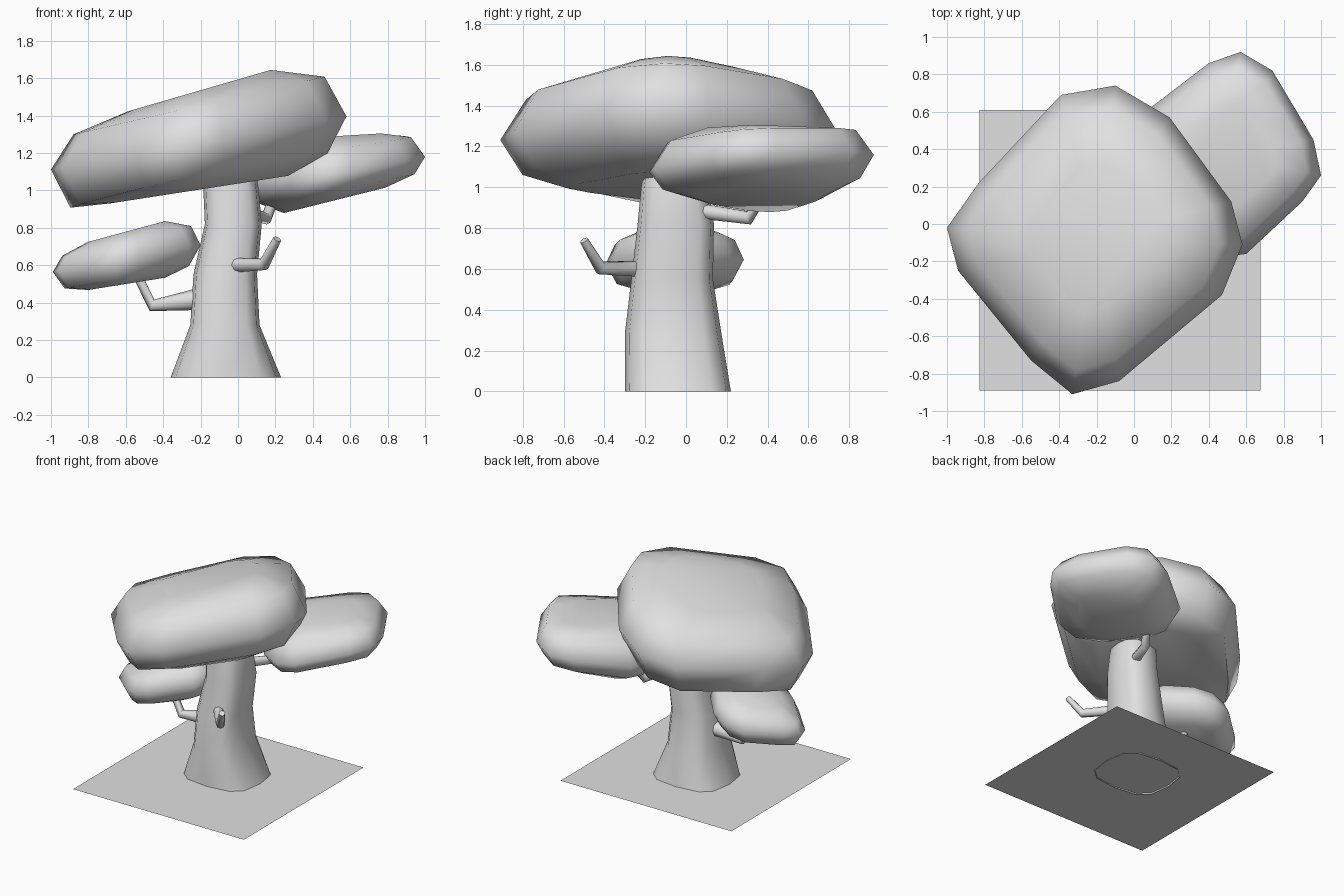
import bpy
import bmesh
import math
from mathutils import Vector

default_cube = bpy.data.objects.get("Cube")
if default_cube:
    bpy.data.objects.remove(default_cube, do_unlink=True)

# One plain grey for the whole model
grey = bpy.data.materials.new("plain grey")
grey.use_nodes = True
grey.diffuse_color = (0.75, 0.75, 0.75, 1)
grey.node_tree.nodes["Principled BSDF"].inputs["Base Color"].default_value = (0.75, 0.75, 0.75, 1)


def loft(name, rings, cap_start=True, sharp_angle=70):
    """Skin a stack of equally sized point rings into a smooth object."""
    bm = bmesh.new()
    loops = [[bm.verts.new(point) for point in ring] for ring in rings]
    count = len(loops[0])
    for lower, upper in zip(loops, loops[1:]):
        for i in range(count):
            j = (i + 1) % count
            bm.faces.new((lower[i], lower[j], upper[j], upper[i]))
    if cap_start:
        bm.faces.new(loops[0][::-1])
    bm.faces.new(loops[-1])
    mesh = bpy.data.meshes.new(name)
    bm.to_mesh(mesh)
    bm.free()
    mesh.materials.append(grey)
    obj = bpy.data.objects.new(name, mesh)
    bpy.context.collection.objects.link(obj)
    bpy.ops.object.select_all(action="DESELECT")
    obj.select_set(True)
    bpy.context.view_layer.objects.active = obj
    bpy.ops.object.shade_smooth_by_angle(angle=math.radians(sharp_angle))


def foliage(name, outline, centre, profile):
    """Soft slab; each profile step is scale, lift, slope along x, slope along y."""
    cx, cy, cz = centre
    rings = []
    for scale, lift, slope_x, slope_y in profile:
        ring = []
        for x, y in outline:
            dx, dy = (x - cx) * scale, (y - cy) * scale
            ring.append((cx + dx, cy + dy, cz + lift + slope_x * dx + slope_y * dy))
        rings.append(ring)
    loft(name, rings)


def branch(name, path, radii, sides=8):
    """Bent tapering tube through the path points."""
    points = [Vector(p) for p in path]
    rings = []
    for i, point in enumerate(points):
        before, after = points[max(i - 1, 0)], points[min(i + 1, len(points) - 1)]
        turn = (after - before).to_track_quat("Z", "Y")
        rings.append([
            point + turn @ Vector((radii[i] * math.cos(a), radii[i] * math.sin(a), 0))
            for a in (math.tau * k / sides for k in range(sides))])
    loft(name, rings)


def squared(value, power=0.65):
    """Push a sine or cosine outwards for a rounded square section."""
    return math.copysign(abs(value) ** power, value)


# Ground sheet
bpy.ops.mesh.primitive_plane_add(size=1.5, location=(-0.075, -0.14, 0.01))
ground = bpy.context.object
ground.name = "ground_sheet"
ground.data.materials.append(grey)

# Trunk: flared foot, narrow waist, slight lean; each ring is z, centre, radii
trunk_rings = []
for z, cx, cy, rx, ry in [
    (0.0, -0.065, -0.04, 0.295, 0.26),
    (0.28, -0.07, -0.063, 0.185, 0.237),
    (0.55, -0.068, -0.068, 0.17, 0.2),
    (0.82, -0.025, -0.05, 0.152, 0.187),
    (1.0, -0.037, -0.055, 0.148, 0.165),
    (1.2, -0.05, -0.06, 0.13, 0.13),
]:
    trunk_rings.append([
        (cx + rx * squared(math.cos(a)), cy + ry * squared(math.sin(a)), z)
        for a in (math.tau * k / 12 for k in range(12))])
loft("trunk", trunk_rings, cap_start=False)

# Branches
branch("front_branch", [(-0.03, -0.2, 0.6), (0.14, -0.42, 0.605), (0.21, -0.5, 0.74)],
       (0.04, 0.033, 0.022))
branch("right_branch", [(-0.2, -0.05, 0.42), (-0.46, -0.05, 0.385), (-0.54, -0.05, 0.55)],
       (0.06, 0.033, 0.025))
branch("back_branch", [(0.04, 0.06, 0.885), (0.15, 0.31, 0.85), (0.2, 0.38, 0.97)],
       (0.038, 0.033, 0.025))

# Large crown
crown_outline = [
    (-1, -0.02), (-0.94, -0.25), (-0.55, -0.73), (-0.33, -0.91),
    (-0.08, -0.84), (0.47, -0.38), (0.58, -0.11), (0.52, 0.12),
    (0.19, 0.57), (-0.1, 0.74), (-0.39, 0.69), (-0.83, 0.22)]
foliage("main_crown", crown_outline, (-0.2, -0.07, 1.255), [
    (0.6, -0.25, 0.155, 0), (0.87, -0.2, 0.21, -0.04), (1, 0, 0.18, 0),
    (0.85, 0.2, 0.23, 0), (0.48, 0.28, 0.29, 0)])

# Crown at the back left
back_outline = [
    (1, 0.26), (0.96, 0.45), (0.74, 0.82), (0.57, 0.92),
    (0.4, 0.86), (0.06, 0.6), (0.01, 0.45), (0.05, 0.25),
    (0.27, -0.06), (0.45, -0.18), (0.6, -0.16), (0.9, 0.12)]
foliage("back_crown", back_outline, (0.53, 0.37, 1.12), [
    (0.55, -0.17, 0.25, 0), (0.88, -0.1, 0.17, 0.04), (1, 0, 0.14, 0.06),
    (0.84, 0.13, 0.1, 0.06), (0.5, 0.17, 0.06, 0)])

# Small low crown: a reduced copy of the large outline
small_outline = [(-0.595 + 0.5 * (x + 0.21), -0.055 + 0.41 * (y + 0.085))
                 for x, y in crown_outline]
foliage("small_crown", small_outline, (-0.595, -0.055, 0.635), [
    (0.52, -0.135, 0.16, 0), (0.84, -0.1, 0.18, 0), (1, 0, 0.18, 0),
    (0.87, 0.095, 0.23, 0), (0.52, 0.145, 0.27, 0)])
